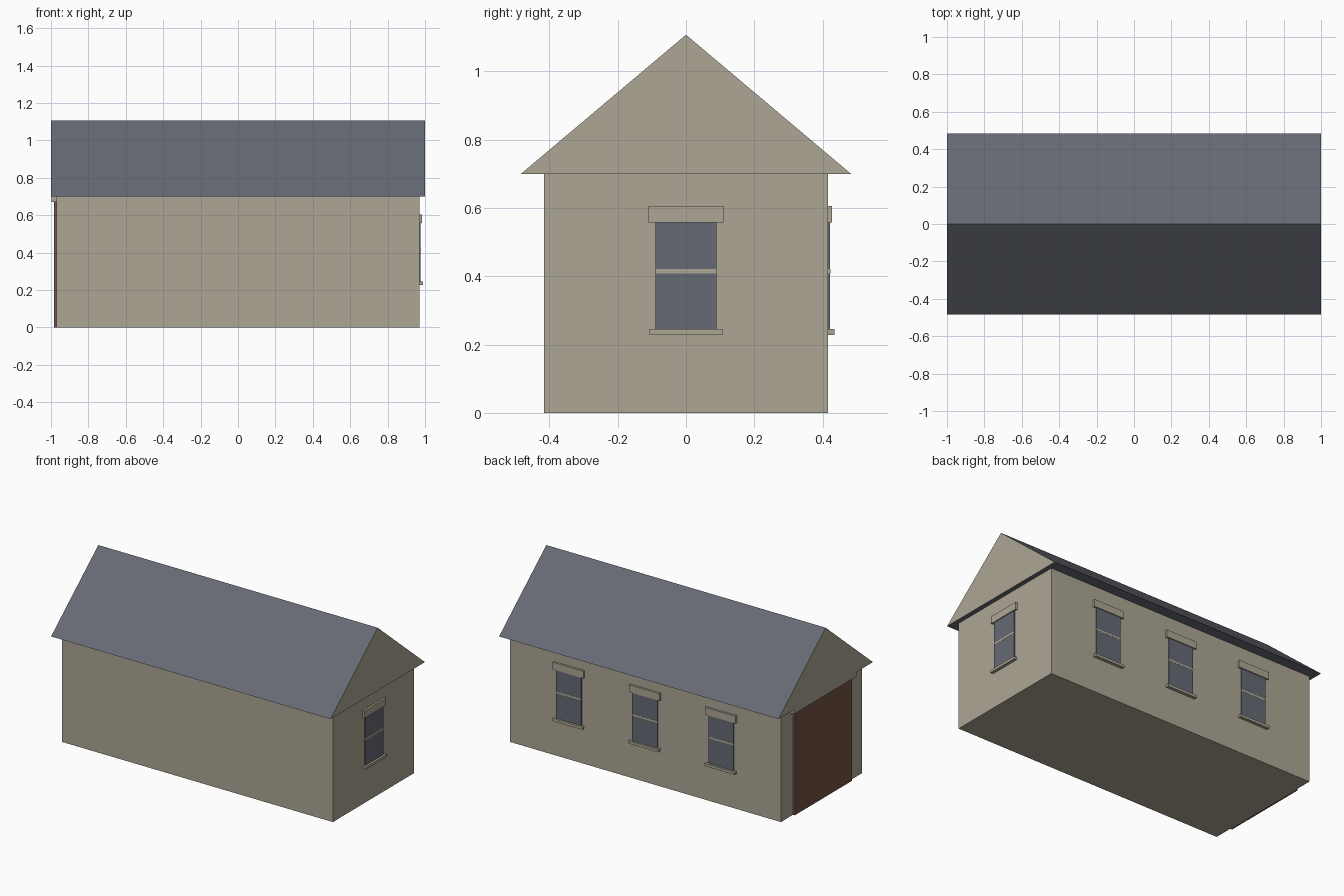
import bpy
import bmesh
from math import radians
from mathutils import Matrix

if "Cube" in bpy.data.objects:
    bpy.data.objects.remove(bpy.data.objects["Cube"], do_unlink=True)


def material(name, color):
    mat = bpy.data.materials.new(name)
    mat.use_nodes = True
    mat.diffuse_color = (*color, 1)
    bsdf = mat.node_tree.nodes["Principled BSDF"]
    bsdf.inputs["Base Color"].default_value = (*color, 1)
    bsdf.inputs["Roughness"].default_value = 0.8
    return mat


STONE = material("warm_stone", (0.413, 0.381, 0.296))
SLATE = material("blue_grey_slate", (0.133, 0.144, 0.174))
WOOD = material("brown_wood", (0.165, 0.089, 0.061))

HALF_LENGTH, HALF_DEPTH, EAVE = 0.97, 0.415, 0.70


def finish(name, bm, *mats):
    bmesh.ops.recalc_face_normals(bm, faces=bm.faces)
    mesh = bpy.data.meshes.new(name)
    bm.to_mesh(mesh)
    bm.free()
    for mat in mats:
        mesh.materials.append(mat)
    obj = bpy.data.objects.new(name, mesh)
    bpy.context.collection.objects.link(obj)
    return obj


def box(name, low, high, mat, placement=Matrix()):
    bm = bmesh.new()
    bmesh.ops.create_cube(bm, size=1)
    for v in bm.verts:
        v.co = [lo + (c + 0.5) * (hi - lo) for c, lo, hi in zip(v.co, low, high)]
    bm.transform(placement)
    return finish(name, bm, mat)


def window(label, placement):
    # Local x runs outward from the wall, local y along it
    parts = (
        ("glass", 0.090, 0.007, 0.245, 0.559, SLATE),
        ("glazing_bar", 0.0905, 0.008, 0.408, 0.421, STONE),
        ("lintel", 0.110, 0.013, 0.558, 0.605, STONE),
        ("sill", 0.107, 0.020, 0.228, 0.245, STONE),
    )
    for part, half, out, bottom, top, mat in parts:
        box(f"{label}_window_{part}", (-0.005, -half, bottom),
            (out, half, top), mat, placement)


# Walls
box("walls", (-HALF_LENGTH, -HALF_DEPTH, 0), (HALF_LENGTH, HALF_DEPTH, EAVE), STONE)

# Gabled roof: slate slopes and soffit, stone gable ends
bm = bmesh.new()
profile = ((-0.483, EAVE), (0.483, EAVE), (0, 1.107))
gable = bm.faces.new([bm.verts.new((-1, y, z)) for y, z in profile])
extruded = bmesh.ops.extrude_face_region(bm, geom=[gable], use_keep_orig=True)["geom"]
bmesh.ops.translate(bm, vec=(2, 0, 0),
                    verts=[g for g in extruded if isinstance(g, bmesh.types.BMVert)])
bm.normal_update()
for face in bm.faces:
    face.material_index = 1 if abs(face.normal.x) > 0.9 else 0
finish("roof", bm, SLATE, STONE)

# Windows: one in the left gable wall, three along the back
window("end", Matrix.Translation((HALF_LENGTH, 0, 0)))
for label, x in (("back_left", 0.545), ("back_middle", 0), ("back_right", -0.545)):
    window(label, Matrix.Translation((x, HALF_DEPTH, 0)) @ Matrix.Rotation(radians(90), 4, "Z"))

# Large door with its header in the right gable wall
box("door", (-0.983, -0.292, 0), (-HALF_LENGTH + 0.005, 0.292, 0.675), WOOD)
box("door_header", (-0.998, -0.322, 0.67), (-HALF_LENGTH + 0.005, 0.322, EAVE), STONE)
